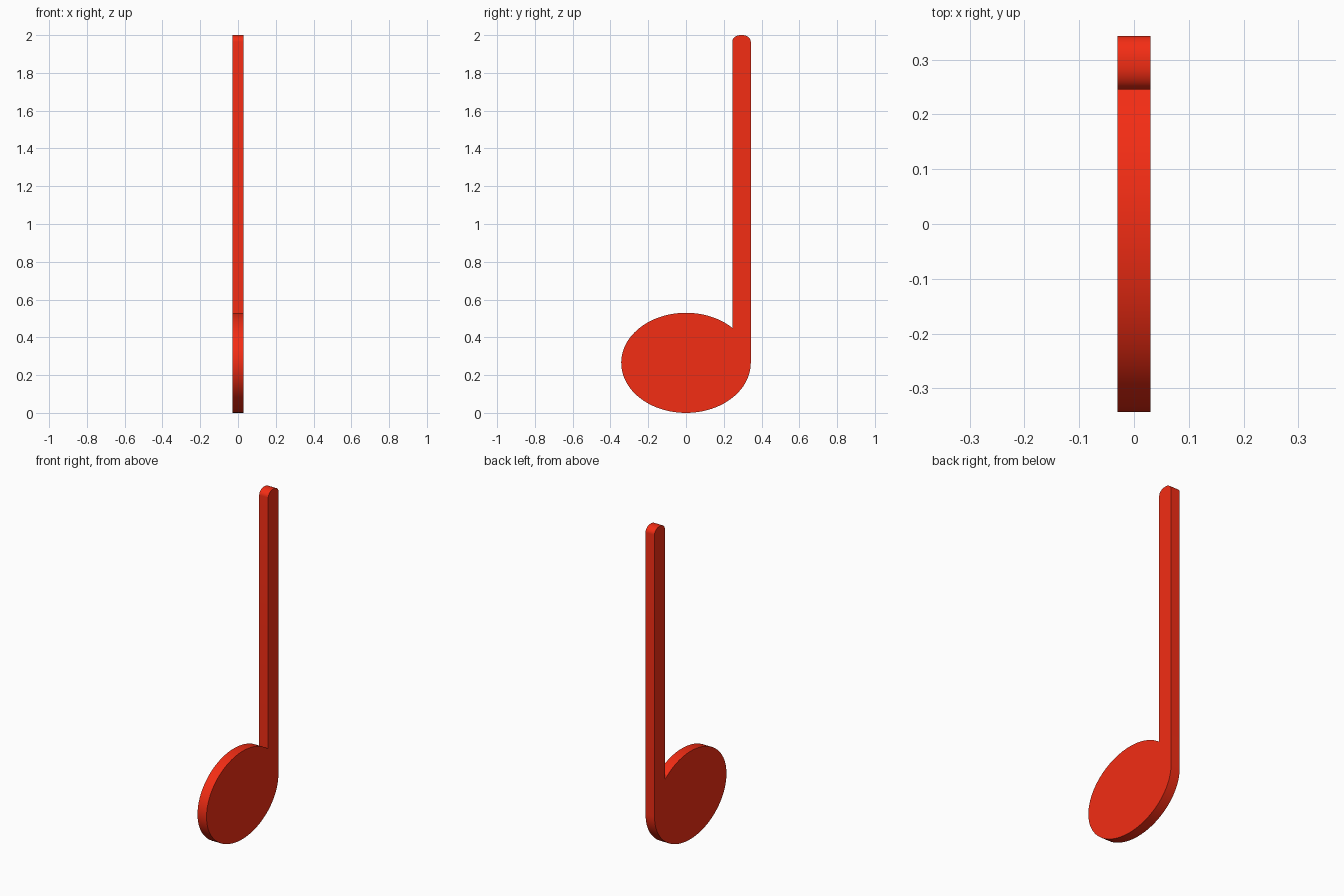
import bpy, bmesh
from math import sin, cos, pi, asin, radians

if "Cube" in bpy.data.objects:
    bpy.data.objects.remove(bpy.data.objects["Cube"])

HALF = 0.03                        # half thickness along x
RY, RZ, CZ = 0.343, 0.265, 0.265   # note head ellipse
INNER, TOP = 0.245, 2.0            # stem inner edge and height
CY, CR = 0.045, 0.035              # stem corner radii


def arc(cy, cz, ry, rz, a0, a1, n):
    return [(cy + ry * cos(a0 + (a1 - a0) * i / n),
             cz + rz * sin(a0 + (a1 - a0) * i / n)) for i in range(n + 1)]


# Outline: rounded stem top, then round the head back to the stem's outer edge
join = pi / 2 - asin(INNER / RY)
outline = arc(RY - CY, TOP - CR, CY, CR, 0, pi / 2, 10)
outline += arc(INNER + CY, TOP - CR, CY, CR, pi / 2, pi, 10)
outline += arc(0, CZ, RY, RZ, join, 2 * pi, 80)

# Extrude the outline into a flat plate
bm = bmesh.new()
face = bm.faces.new([bm.verts.new((-HALF, y, z)) for y, z in outline])
ext = bmesh.ops.extrude_face_region(bm, geom=[face], use_keep_orig=True)
bmesh.ops.translate(bm, vec=(2 * HALF, 0, 0),
                    verts=[v for v in ext["geom"] if isinstance(v, bmesh.types.BMVert)])
bmesh.ops.recalc_face_normals(bm, faces=bm.faces)
mesh = bpy.data.meshes.new("music_note")
bm.to_mesh(mesh)
bm.free()

note = bpy.data.objects.new("music_note", mesh)
bpy.context.collection.objects.link(note)
red = bpy.data.materials.new("red")
red.diffuse_color = (0.9, 0.026, 0.007, 1)
red.use_nodes = True
red.node_tree.nodes["Principled BSDF"].inputs["Base Color"].default_value = red.diffuse_color
mesh.materials.append(red)

# Smooth rim, sharp plate edges
bpy.context.view_layer.objects.active = note
note.select_set(True)
bpy.ops.object.shade_smooth_by_angle(angle=radians(30))
